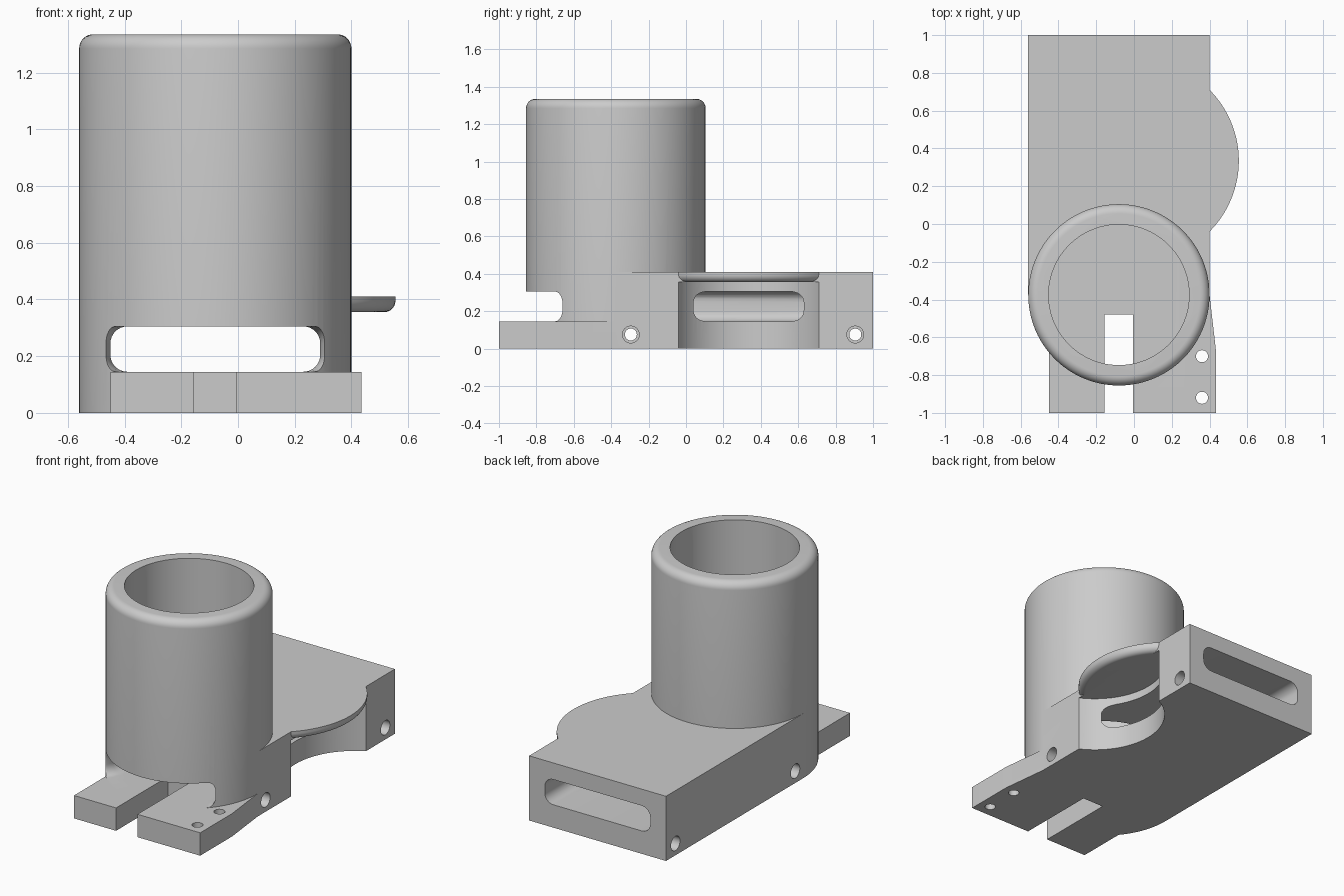
import bpy, bmesh, math
from mathutils import Vector

default = bpy.data.objects.get("Cube")
if default:
    bpy.data.objects.remove(default, do_unlink=True)

grey = bpy.data.materials.new("plain grey")
grey.use_nodes = True
COLOUR = (0.6, 0.6, 0.6, 1)
grey.diffuse_color = COLOUR
grey.node_tree.nodes["Principled BSDF"].inputs["Base Color"].default_value = COLOUR

CX, CY = -0.08, -0.375      # cup axis
FLOOR, DECK = 0.145, 0.41   # tongue top, body top


def loft(name, rings):
    """Closed solid skinned through rings of equal point count."""
    bm = bmesh.new()
    rows = [[bm.verts.new(p) for p in ring] for ring in rings]
    n = len(rows[0])
    for a, b in zip(rows, rows[1:]):
        for i in range(n):
            j = (i + 1) % n
            bm.faces.new((a[i], a[j], b[j], b[i]))
    bm.faces.new(rows[0][::-1])
    bm.faces.new(rows[-1])
    bmesh.ops.recalc_face_normals(bm, faces=bm.faces)
    mesh = bpy.data.meshes.new(name)
    bm.to_mesh(mesh)
    bm.free()
    obj = bpy.data.objects.new(name, mesh)
    bpy.context.collection.objects.link(obj)
    mesh.materials.append(grey)
    return obj


def prism(name, outline, z0, z1):
    return loft(name, [[Vector((x, y, z)) for x, y in outline] for z in (z0, z1)])


def box(name, x0, x1, y0, y1, z0, z1):
    return prism(name, [(x0, y0), (x1, y0), (x1, y1), (x0, y1)], z0, z1)


def circle(r, n):
    return [(r * math.cos(math.tau * i / n), r * math.sin(math.tau * i / n)) for i in range(n)]


def turned(name, x, y, profile, n=96):
    """Vertical turned solid from (radius, height) pairs."""
    return loft(name, [[Vector((x + a, y + b, z)) for a, b in circle(r, n)] for r, z in profile])


def cross_pin(name, x0, x1, y, z, r):
    return loft(name, [[Vector((x, y + a, z + b)) for a, b in circle(r, 32)] for x in (x0, x1)])


def rounded_slot(half, y, r=0.06, z0=FLOOR, z1=0.305):
    """Rounded rectangle ring across the body at depth y."""
    ring = []
    corners = [(1, 1, 0), (-1, 1, 90), (-1, -1, 180), (1, -1, 270)]
    for sx, sz, start in corners:
        for k in range(9):
            t = math.radians(start + k * 11.25)
            ring.append(Vector((CX + sx * (half - r) + r * math.cos(t), y,
                                (z1 - r if sz > 0 else z0 + r) + r * math.sin(t))))
    return ring


def combine(target, tool, operation):
    mod = target.modifiers.new(operation, "BOOLEAN")
    mod.operation, mod.object, mod.solver = operation, tool, "EXACT"
    bpy.context.view_layer.objects.active = target
    bpy.ops.object.modifier_apply(modifier=mod.name)
    bpy.data.objects.remove(tool, do_unlink=True)


def fillet(r, corner_r, corner_z, up):
    """Quarter-round profile steps at an outer edge."""
    steps = [math.radians(90 * k / 8) for k in range(9)]
    pts = [(corner_r - r + r * math.cos(t), corner_z - up * r + up * r * math.sin(t)) for t in steps]
    return pts if up > 0 else pts[::-1]


# Main block with the finger scoop in its side
body = box("holder_body", CX - 0.48, CX + 0.48, CY, 1, 0, DECK)
combine(body, turned("scoop", 0.589, 0.335, [(0.42, -0.1), (0.42, 0.355)]), "DIFFERENCE")

# Overhanging lip, cup and front tongue
lip = turned("lip", 0.024, 0.335, fillet(0.04, 0.531, 0.355, -1) + [(0.531, DECK)], 128)
cup = turned("cup", CX, CY, [(0.48, 0)] + fillet(0.05, 0.48, 1.335, 1))
tongue = prism("tongue", [(-0.45, -1), (0.435, -1), (0.435, -0.68), (0.4, CY), (-0.45, CY)], 0, FLOOR)
for part in (lip, cup, tongue):
    combine(body, part, "UNION")

# Bore, through channel with flared mouth, and tongue slot
combine(body, turned("bore", CX, CY, [(0.372, FLOOR), (0.372, 1.5)]), "DIFFERENCE")
channel = loft("channel", [rounded_slot(0.405, -1.1), rounded_slot(0.405, -0.69),
                           rounded_slot(0.385, -0.66), rounded_slot(0.37, -0.61),
                           rounded_slot(0.37, 1.1)])
combine(body, channel, "DIFFERENCE")
combine(body, box("slot", -0.155, -0.005, -1.1, -0.48, -0.1, 0.2), "DIFFERENCE")

# Upright holes in the tongue
for y in (-0.70, -0.92):
    combine(body, turned("tongue_hole", 0.36, y, [(0.032, -0.1), (0.032, 0.2)], 32), "DIFFERENCE")

# Cross holes, counterbored at both sides
for y in (-0.295, 0.905):
    for x0, x1, r in ((-0.7, 0.6, 0.032), (-0.7, -0.46, 0.045), (0.3, 0.6, 0.045)):
        combine(body, cross_pin("cross_hole", x0, x1, y, 0.075, r), "DIFFERENCE")

bpy.ops.object.select_all(action="DESELECT")
body.select_set(True)
bpy.context.view_layer.objects.active = body
bpy.ops.object.shade_smooth_by_angle(angle=math.radians(30))
